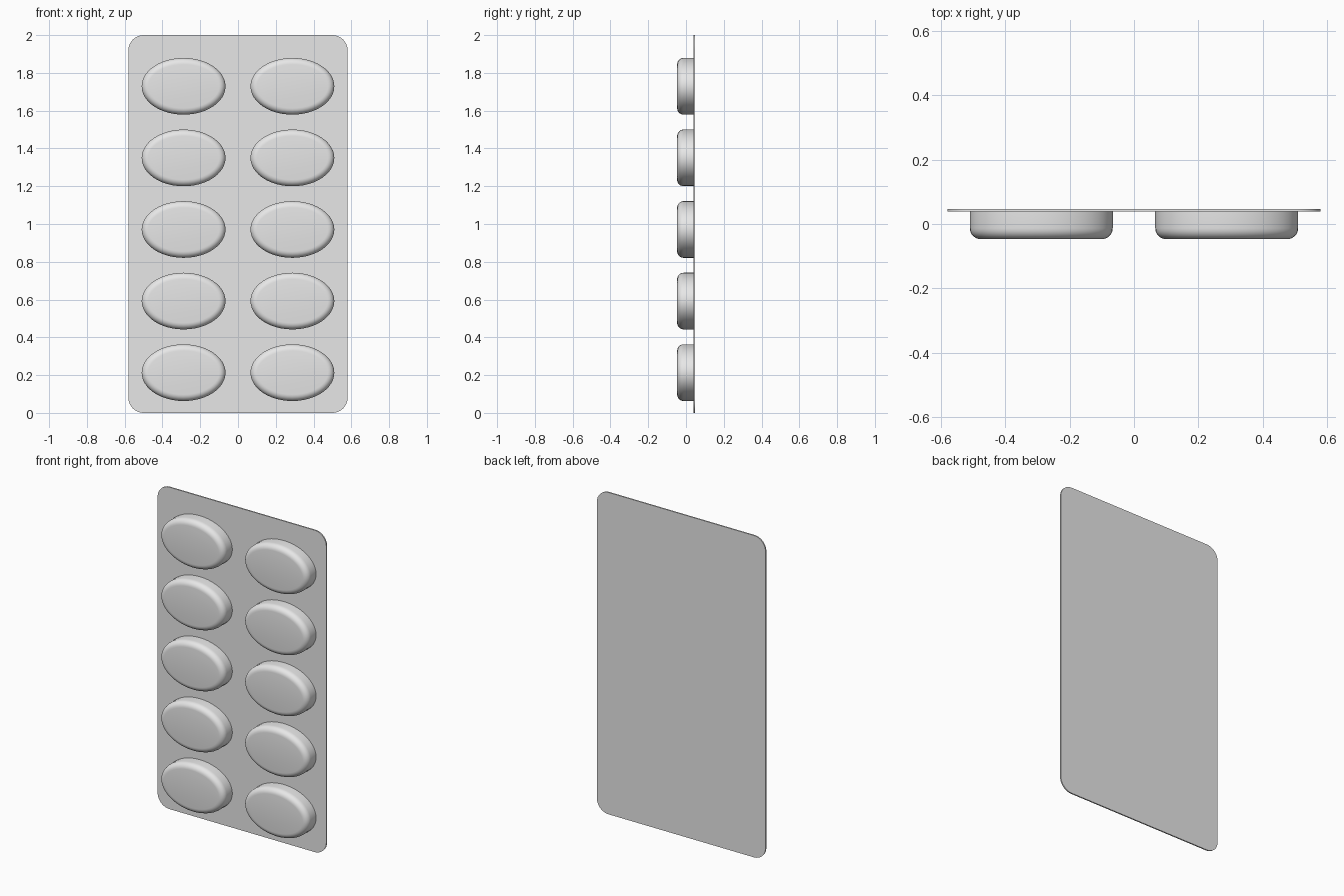
import bpy, bmesh
from math import sin, cos, pi, hypot

if "Cube" in bpy.data.objects:
    bpy.data.objects.remove(bpy.data.objects["Cube"])

WIDTH, HEIGHT, CORNER = 1.16, 2.0, 0.08
BACK, CARD_FRONT, TIP = 0.047, 0.039, -0.047
RX, RZ, ROUND = 0.222, 0.15, 0.034
SEGMENTS, STEPS = 48, 6

foil = bpy.data.materials.new("light grey")
foil.use_nodes = True
GREY = (0.8, 0.8, 0.8, 1)
foil.diffuse_color = GREY
foil.node_tree.nodes["Principled BSDF"].inputs["Base Color"].default_value = GREY


def loft(name, rings, cap_start=True):
    """Skin a list of closed rings and cap the ends."""
    bm = bmesh.new()
    loops = [[bm.verts.new(p) for p in ring] for ring in rings]
    n = len(loops[0])
    for a, b in zip(loops, loops[1:]):
        for i in range(n):
            j = (i + 1) % n
            bm.faces.new((a[i], a[j], b[j], b[i]))
    if cap_start:
        bm.faces.new(loops[0])
    bm.faces.new(loops[-1][::-1])
    bmesh.ops.recalc_face_normals(bm, faces=bm.faces)
    mesh = bpy.data.meshes.new(name)
    bm.to_mesh(mesh)
    bm.free()
    mesh.materials.append(foil)
    obj = bpy.data.objects.new(name, mesh)
    bpy.context.collection.objects.link(obj)
    bpy.ops.object.select_all(action="DESELECT")
    obj.select_set(True)
    bpy.context.view_layer.objects.active = obj
    bpy.ops.object.shade_smooth_by_angle(angle=pi / 5)
    return obj


def card_ring(y):
    """Rounded rectangle in the upright plane."""
    points = []
    for k, (sx, sz) in enumerate([(1, 1), (-1, 1), (-1, -1), (1, -1)]):
        for i in range(9):
            a = (k + i / 8) * pi / 2
            points.append((sx * (WIDTH / 2 - CORNER) + CORNER * cos(a), y,
                           HEIGHT / 2 + sz * (HEIGHT / 2 - CORNER) + CORNER * sin(a)))
    return points


def oval_ring(inset, y):
    """Ellipse moved evenly inward along its normals."""
    points = []
    for i in range(SEGMENTS):
        c, s = cos(2 * pi * i / SEGMENTS), sin(2 * pi * i / SEGMENTS)
        nx, nz = c / RX, s / RZ
        k = inset / hypot(nx, nz)
        points.append((RX * c - k * nx, y, RZ * s - k * nz))
    return points


# Backing card
loft("backing_card", [card_ring(BACK), card_ring(CARD_FRONT)])

# Pockets: straight wall, then a rounded rim around a flat front
rings = [oval_ring(0, CARD_FRONT + 0.002)]
for i in range(STEPS + 1):
    a = i / STEPS * pi / 2
    rings.append(oval_ring(ROUND * (1 - cos(a)), TIP + ROUND * (1 - sin(a))))
pocket = loft("pocket", rings, cap_start=False)
for row in range(5):
    for side in (-1, 1):
        if row == 0 and side == -1:
            part = pocket
        else:
            part = pocket.copy()
            bpy.context.collection.objects.link(part)
        part.name = f"pocket_{'right' if side < 0 else 'left'}_{row + 1}"
        part.location = (side * 0.288, 0, 0.213 + row * 0.379)
